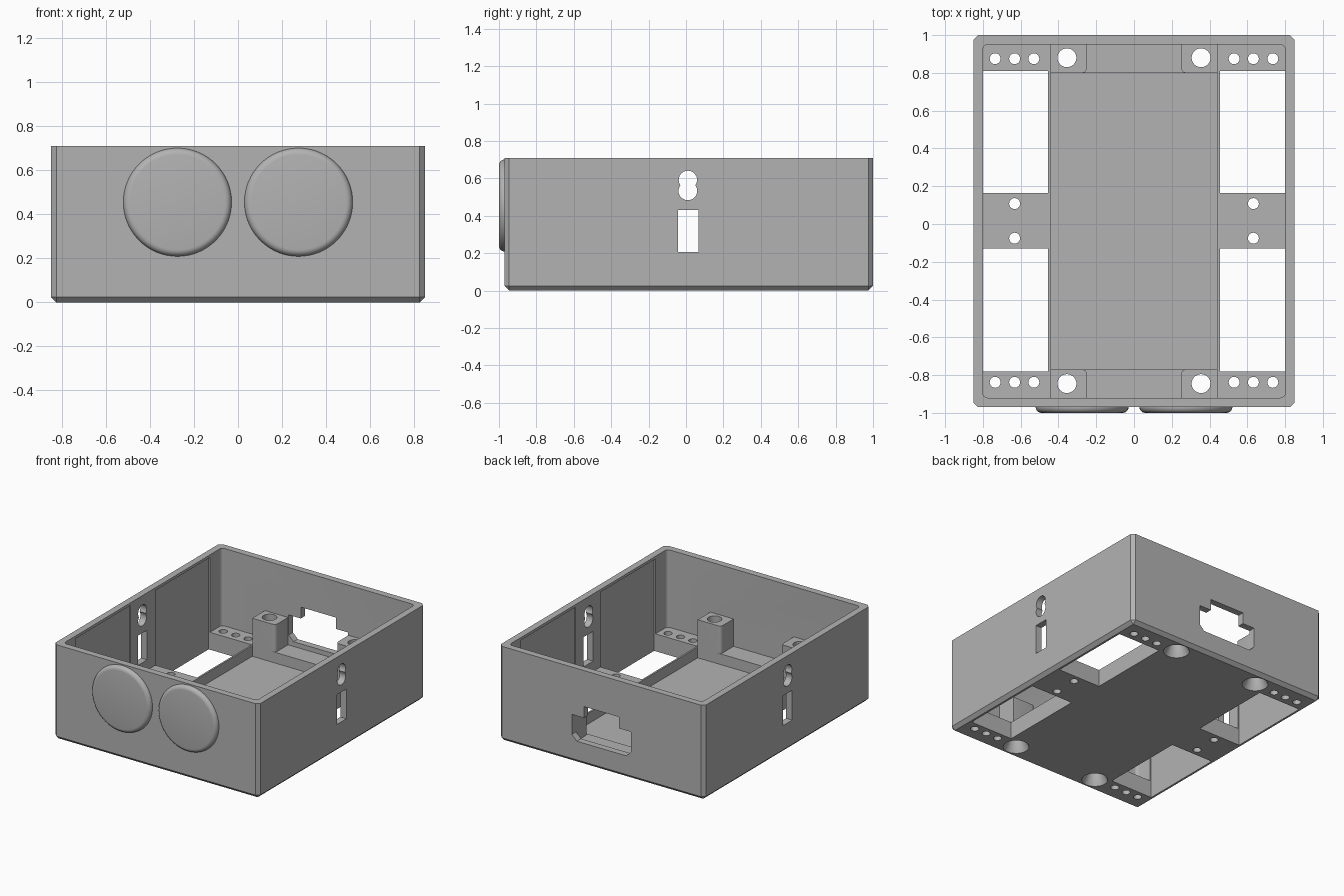
import bpy, bmesh, math
from mathutils import Matrix

if "Cube" in bpy.data.objects:
    bpy.data.objects.remove(bpy.data.objects["Cube"])

grey = bpy.data.materials.new("grey_plastic")
grey.diffuse_color = (0.45, 0.45, 0.45, 1)
grey.use_nodes = True
grey.node_tree.nodes["Principled BSDF"].inputs["Base Color"].default_value = grey.diffuse_color


def finish(bm, name):
    bmesh.ops.recalc_face_normals(bm, faces=bm.faces)
    me = bpy.data.meshes.new(name)
    bm.to_mesh(me)
    bm.free()
    me.materials.append(grey)
    ob = bpy.data.objects.new(name, me)
    bpy.context.collection.objects.link(ob)
    return ob


def box(name, x, y, z, edge_rule=None, r=0.0, seg=1):
    """Box from ranges; edges passing edge_rule(a, b) are bevelled."""
    bm = bmesh.new()
    bmesh.ops.create_cube(bm, size=1)
    for v in bm.verts:
        v.co = [lo + (c + 0.5) * (hi - lo) for c, (lo, hi) in zip(v.co, (x, y, z))]
    if edge_rule:
        edges = [e for e in bm.edges if edge_rule(e.verts[0].co, e.verts[1].co)]
        bmesh.ops.bevel(bm, geom=edges, offset=r, segments=seg, profile=0.5, affect='EDGES')
    return finish(bm, name)


def rod(name, centre, r1, r2, depth, axis='Z', seg=32):
    """Cylinder or cone centred on a point along one axis."""
    bm = bmesh.new()
    rot = {'Z': Matrix(), 'X': Matrix.Rotation(math.pi / 2, 4, 'Y'),
           'Y': Matrix.Rotation(math.pi / 2, 4, 'X')}[axis]
    bmesh.ops.create_cone(bm, cap_ends=True, segments=seg, radius1=r1, radius2=r2, depth=depth,
                          matrix=Matrix.Translation(centre) @ rot)
    return finish(bm, name)


def prism_y(name, pts, y0, y1):
    """Extrude an x-z outline along y."""
    bm = bmesh.new()
    f = bm.faces.new([bm.verts.new((x, y0, z)) for x, z in pts])
    ext = bmesh.ops.extrude_face_region(bm, geom=[f])
    for g in ext['geom']:
        if isinstance(g, bmesh.types.BMVert):
            g.co.y = y1
    return finish(bm, name)


def combine(target, tool, op='DIFFERENCE'):
    m = target.modifiers.new("cut", 'BOOLEAN')
    m.operation, m.solver, m.object = op, 'EXACT', tool
    bpy.context.view_layer.objects.active = target
    bpy.ops.object.modifier_apply(modifier=m.name)
    bpy.data.objects.remove(tool)


def upright(a, b):
    return abs(a.z - b.z) > 0.01


# Outer shell with chamfered corners and base
body = box("enclosure_body", (-.85, .85), (-.97, 1.0), (0, .71),
           lambda a, b: upright(a, b) or (a.z < .01 and b.z < .01), .025)

# Main cavity down to the raised platforms, then the lower middle tray
combine(body, box("cavity", (-.80, .80), (-.92, .95), (.13, 1), upright, .025, 4))
combine(body, box("tray", (-.442, .442), (-.77, .80), (.05, .5)))

# Corner screw posts
for s in (-1, 1):
    for y0, y1, inner in ((.80, .99, .80), (-.95, -.77, -.77)):
        xs = sorted((s * .25, s * .442))
        combine(body, box("post", xs, (y0, y1), (.02, .335),
                          lambda a, b: upright(a, b) and abs(abs(a.x) - .25) < .01
                          and abs(a.y - inner) < .01, .025, 4), 'UNION')

for s in (-1, 1):
    # Floor openings with shallow side-wall pockets above them
    xs = sorted((s * .455, s * .81))
    for ys in ((.165, .81), (-.78, -.13)):
        combine(body, box("opening", xs, ys, (-.1, .69)))
    # Post holes with countersinks underneath
    for y in (.88, -.845):
        combine(body, rod("post_hole", (s * .355, y, .2), .05, .05, 1))
        combine(body, rod("countersink", (s * .355, y, .02), .11, .05, .12))
    # Small fixing holes
    holes = [(x, y) for x in (.53, .632, .735) for y in (.875, -.838)]
    for x, y in holes + [(.632, .108), (.632, -.075)]:
        combine(body, rod("fixing_hole", (s * x, y, .05), .029, .029, .4, seg=24))
    # Keyhole and slot in the side wall
    for z, r in ((.592, .049), (.533, .05)):
        combine(body, rod("keyhole", (s * .82, .01, z), r, r, .3, 'X'))
    combine(body, box("slot", sorted((s * .7, s * .95)), (-.043, .068), (.207, .43)))

# Stepped connector cut-out in the back wall
half = [(.205, .165), (.245, .205), (.245, .355), (.145, .355), (.145, .44)]
combine(body, prism_y("connector", half + [(-x, z) for x, z in reversed(half)], .93, 1.1))

# Round-edged discs on the front wall
parts = [body]
for side, x in (("left", -.275), ("right", .275)):
    disc = rod(side + "_front_disc", (x, -.975, .455), .246, .246, .05, 'Y', 64)
    bm = bmesh.new()
    bm.from_mesh(disc.data)
    rim = [e for e in bm.edges if all(v.co.y < -.99 for v in e.verts)]
    bmesh.ops.bevel(bm, geom=rim, offset=.03, segments=5, profile=.5, affect='EDGES')
    bm.to_mesh(disc.data)
    bm.free()
    parts.append(disc)

# Smooth round surfaces, keep edges sharp
for ob in parts:
    bpy.ops.object.select_all(action='DESELECT')
    ob.select_set(True)
    bpy.context.view_layer.objects.active = ob
    bpy.ops.object.shade_smooth_by_angle(angle=math.radians(30))
